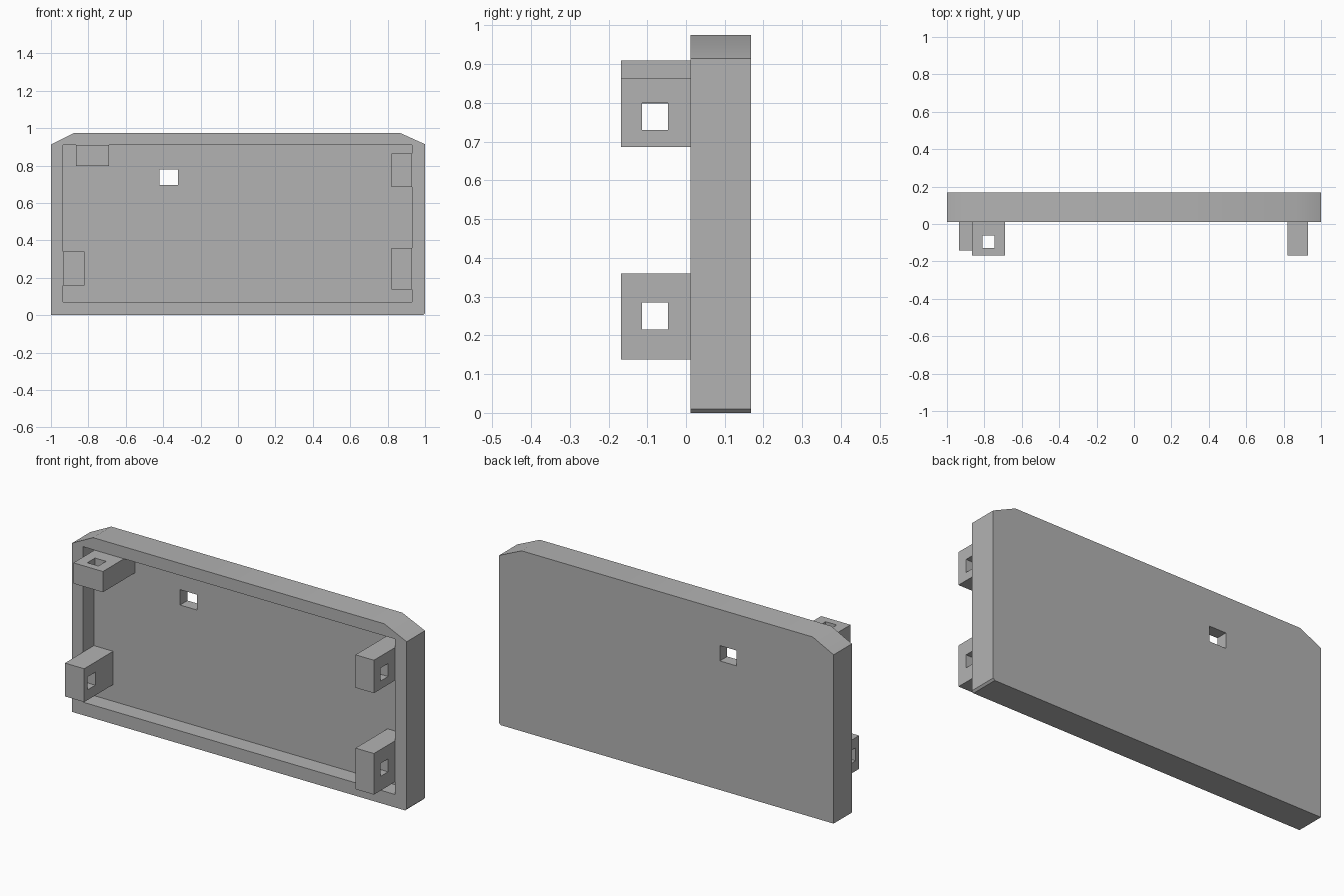
import bpy
import bmesh

if "Cube" in bpy.data.objects:
    bpy.data.objects.remove(bpy.data.objects["Cube"])

grey = bpy.data.materials.new("plain_grey")
grey.diffuse_color = (0.45, 0.45, 0.45, 1)
grey.use_nodes = True
grey.node_tree.nodes["Principled BSDF"].inputs["Base Color"].default_value = grey.diffuse_color


def prism(name, outline, y0, y1):
    """Extrude an x-z outline from y0 to y1."""
    bm = bmesh.new()
    face = bm.faces.new([bm.verts.new((x, y0, z)) for x, z in outline])
    grown = bmesh.ops.extrude_face_region(bm, geom=[face])["geom"]
    moved = [g for g in grown if isinstance(g, bmesh.types.BMVert)]
    bmesh.ops.translate(bm, vec=(0, y1 - y0, 0), verts=moved)
    bmesh.ops.recalc_face_normals(bm, faces=bm.faces)
    mesh = bpy.data.meshes.new(name)
    bm.to_mesh(mesh)
    bm.free()
    mesh.materials.append(grey)
    obj = bpy.data.objects.new(name, mesh)
    bpy.context.collection.objects.link(obj)
    return obj


def box(name, x, y, z):
    return prism(name, [(x[0], z[0]), (x[1], z[0]), (x[1], z[1]), (x[0], z[1])], *y)


def cut(obj, x, y, z):
    """Subtract a box and discard the cutter."""
    cutter = box("cutter", x, y, z)
    cutter.hide_render = True
    mod = obj.modifiers.new("cut", "BOOLEAN")
    mod.operation = "DIFFERENCE"
    mod.solver = "EXACT"
    mod.object = cutter
    bpy.context.view_layer.objects.active = obj
    bpy.ops.object.modifier_apply(modifier=mod.name)
    bpy.data.objects.remove(cutter)


FRONT, FLOOR, BACK = 0.012, 0.105, 0.168

# Lid: shallow tray with clipped top corners and a small window
outline = [(-1, 0), (0.99, 0), (1, 0.01), (1, 0.914),
           (0.865, 0.975), (-0.875, 0.975), (-1, 0.912)]
lid = prism("lid", outline, FRONT, BACK)
cut(lid, (-0.935, 0.93), (-0.2, FLOOR), (0.07, 0.91))
cut(lid, (-0.42, -0.32), (0, 0.3), (0.697, 0.78))

# Side clips: blocks with a square hole running sideways
HOLE_Y = (-0.113, -0.047)
side_clips = [
    ("clip_left", (-0.935, -0.82), -0.142, (0.16, 0.34), 0.25),
    ("clip_right_lower", (0.82, 0.93), -0.168, (0.138, 0.36), 0.25),
    ("clip_right_upper", (0.82, 0.93), -0.168, (0.686, 0.864), 0.765),
]
for name, x, y, z, hole in side_clips:
    clip = box(name, x, (y, FLOOR), z)
    cut(clip, (x[0] - 0.1, x[1] + 0.1), HOLE_Y, (hole - 0.035, hole + 0.035))

# Top clip: hole running vertically
top_clip = box("clip_top", (-0.866, -0.69), (-0.168, FLOOR), (0.798, 0.91))
cut(top_clip, (-0.811, -0.745), (-0.128, -0.062), (0.7, 1.0))

# Smooth only the shallow corners of the lid
bpy.ops.object.select_all(action="DESELECT")
lid.select_set(True)
bpy.context.view_layer.objects.active = lid
bpy.ops.object.shade_smooth_by_angle(angle=0.52)
